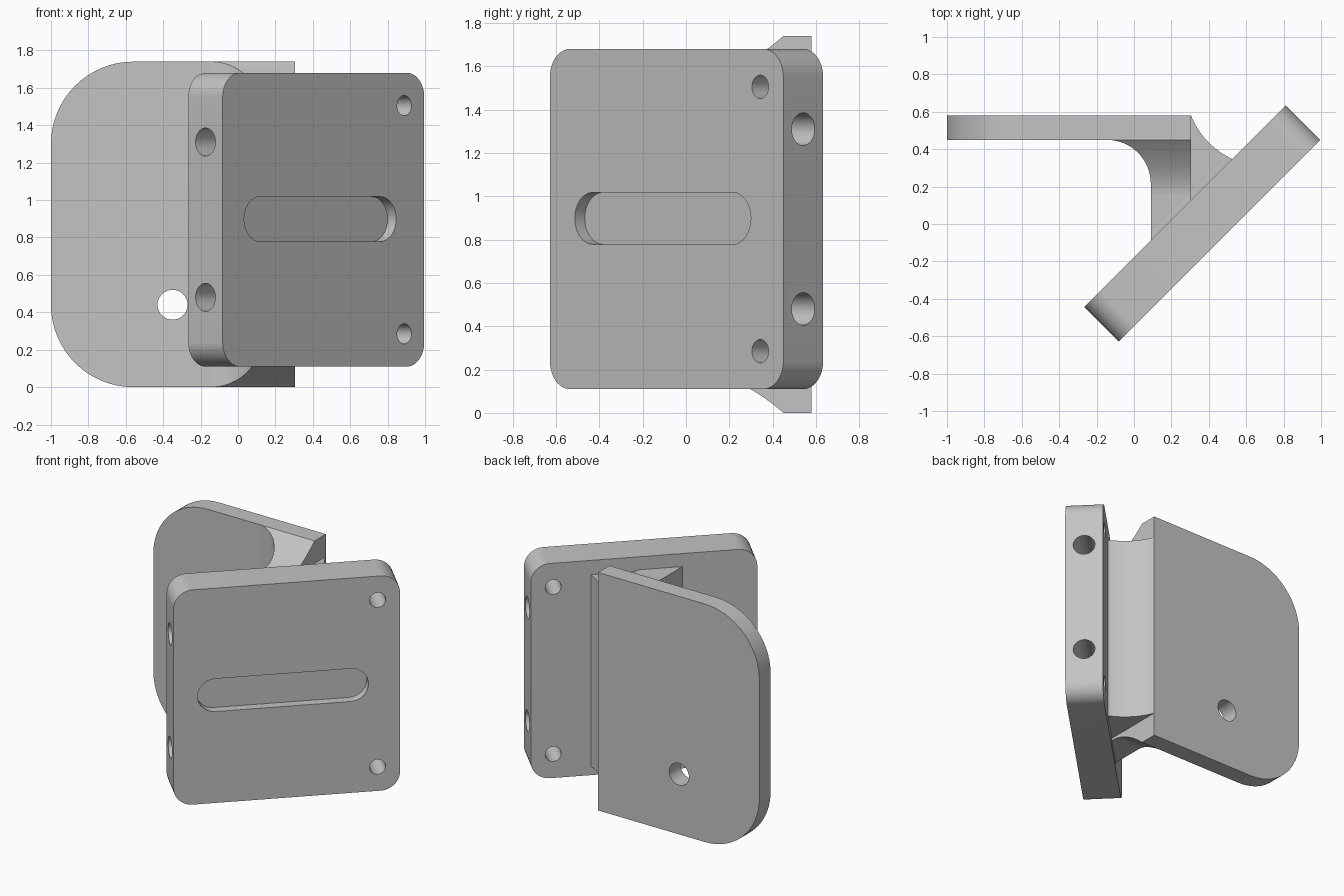
import bpy, bmesh
from math import sin, cos, pi, radians
from mathutils import Matrix, Vector

cube = bpy.data.objects.get("Cube")
if cube:
    bpy.data.objects.remove(cube, do_unlink=True)

grey = bpy.data.materials.new("plain grey")
grey.use_nodes = True
COLOUR = (0.55, 0.55, 0.55, 1)
grey.diffuse_color = COLOUR
grey.node_tree.nodes["Principled BSDF"].inputs["Base Color"].default_value = COLOUR


def frame(right, up, out, origin=(0, 0, 0)):
    m = Matrix((right, up, out)).transposed().to_4x4()
    m.translation = Vector(origin)
    return m


X, Y, Z = Vector((1, 0, 0)), Vector((0, 1, 0)), Vector((0, 0, 1))
PLAN = frame(X, Y, Z)            # profile in x, y
FRONT = frame(X, Z, Y)           # profile in x, z
SIDE = frame(Y, Z, X)            # profile in y, z
U, N = (X + Y).normalized(), (X - Y).normalized()
CENTRE = (0.365, 0.0025, 0.895)
TILT = frame(U, Z, N, CENTRE)    # angled plate, seen on its face
END = frame(N, Z, U, CENTRE)     # angled plate, seen on its end


def arc(cx, cy, r, start, end, steps=16):
    angles = [radians(start + (end - start) * i / steps) for i in range(steps + 1)]
    return [(cx + r * cos(a), cy + r * sin(a)) for a in angles]


def bend(a, b, c, steps=14):
    """Quadratic curve from a to c pulled towards b."""
    a, b, c = Vector(a), Vector(b), Vector(c)
    ts = [i / steps for i in range(steps + 1)]
    return [tuple(a * (1 - t) ** 2 + b * 2 * t * (1 - t) + c * t * t) for t in ts]


def circle(cx, cy, r):
    return arc(cx, cy, r, 0, 360, 40)[:-1]


def prism(name, points, low, high, matrix):
    bm = bmesh.new()
    face = bm.faces.new([bm.verts.new((x, y, low)) for x, y in points])
    new = bmesh.ops.extrude_face_region(bm, geom=[face])["geom"]
    verts = [v for v in new if isinstance(v, bmesh.types.BMVert)]
    bmesh.ops.translate(bm, verts=verts, vec=(0, 0, high - low))
    bm.transform(matrix)
    bmesh.ops.recalc_face_normals(bm, faces=bm.faces)
    mesh = bpy.data.meshes.new(name)
    bm.to_mesh(mesh)
    bm.free()
    mesh.materials.append(grey)
    obj = bpy.data.objects.new(name, mesh)
    bpy.context.collection.objects.link(obj)
    return obj


def activate(obj):
    bpy.ops.object.select_all(action="DESELECT")
    obj.select_set(True)
    bpy.context.view_layer.objects.active = obj


def combine(obj, cutter, operation="DIFFERENCE"):
    activate(obj)
    mod = obj.modifiers.new("cut", "BOOLEAN")
    mod.operation, mod.solver, mod.object = operation, "EXACT", cutter
    bpy.ops.object.modifier_apply(modifier=mod.name)
    bpy.data.objects.remove(cutter, do_unlink=True)


# Upright mounting plate, rounded on its outer side, with two bolt holes
r = 0.44
outline = [(0.305, 0), (0.305, 1.74)]
outline += arc(-1 + r, 1.74 - r, r, 90, 180) + arc(-1 + r, r, r, 180, 270)
mounting_plate = prism("mounting_plate", outline, 0.45, 0.58, FRONT)
for z in (0.44, 1.31):
    combine(mounting_plate, prism("hole", circle(-0.35, z, 0.08), 0.3, 0.7, FRONT))

# Angled plate with rounded corners
w, h, r = 0.762, 0.785, 0.13
outline = []
for sx, sz, start in ((1, 1, 0), (-1, 1, 90), (-1, -1, 180), (1, -1, 270)):
    outline += arc(sx * (w - r), sz * (h - r), r, start, start + 90, 12)
angled_plate = prism("angled_plate", outline, -0.13, 0.13, TILT)

# Corner screw holes, long end-to-end holes and the shallow slot
for u in (-0.611, 0.611):
    for z in (-0.61, 0.61):
        combine(angled_plate, prism("hole", circle(u, z, 0.054), -0.3, 0.3, TILT))
for z in (-0.415, 0.415):
    combine(angled_plate, prism("hole", circle(0, z, 0.075), -1, 1, END))
slot = arc(0.43, 0.003, 0.12, -90, 90) + arc(-0.48, 0.003, 0.12, 90, 270)
combine(angled_plate, prism("slot", slot, 0.065, 0.3, TILT))

# Web joining the plates: filleted in plan, flared above and below
plan = [(0.305, 0.46), (-0.145, 0.46)] + arc(-0.145, 0.215, 0.235, 90, 0)
plan += [(0.09, -0.11), (0.305, 0.105)]
web = prism("joining_web", plan, -0.1, 1.9, PLAN)
flare = bend((0.45, 1.74), (0.27, 1.585), (0.15, 1.585))
flare = [(0.5, 1.74)] + flare + [(-0.2, 1.585)]
flare += [(y, 1.74 - z) for y, z in reversed(flare)]
combine(web, prism("flare", flare, -0.5, 0.6, SIDE), "INTERSECT")

# Curved gusset behind the web
gusset_plan = bend((0.305, 0.58), (0.37, 0.42), (0.53, 0.345))
gusset_plan += [(0.545, 0.345), (0.29, 0.09), (0.29, 0.57)]
gusset = prism("curved_gusset", gusset_plan, 0.175, 1.575, PLAN)

for obj in (mounting_plate, angled_plate, web, gusset):
    activate(obj)
    bpy.ops.object.shade_smooth_by_angle(angle=radians(30))
